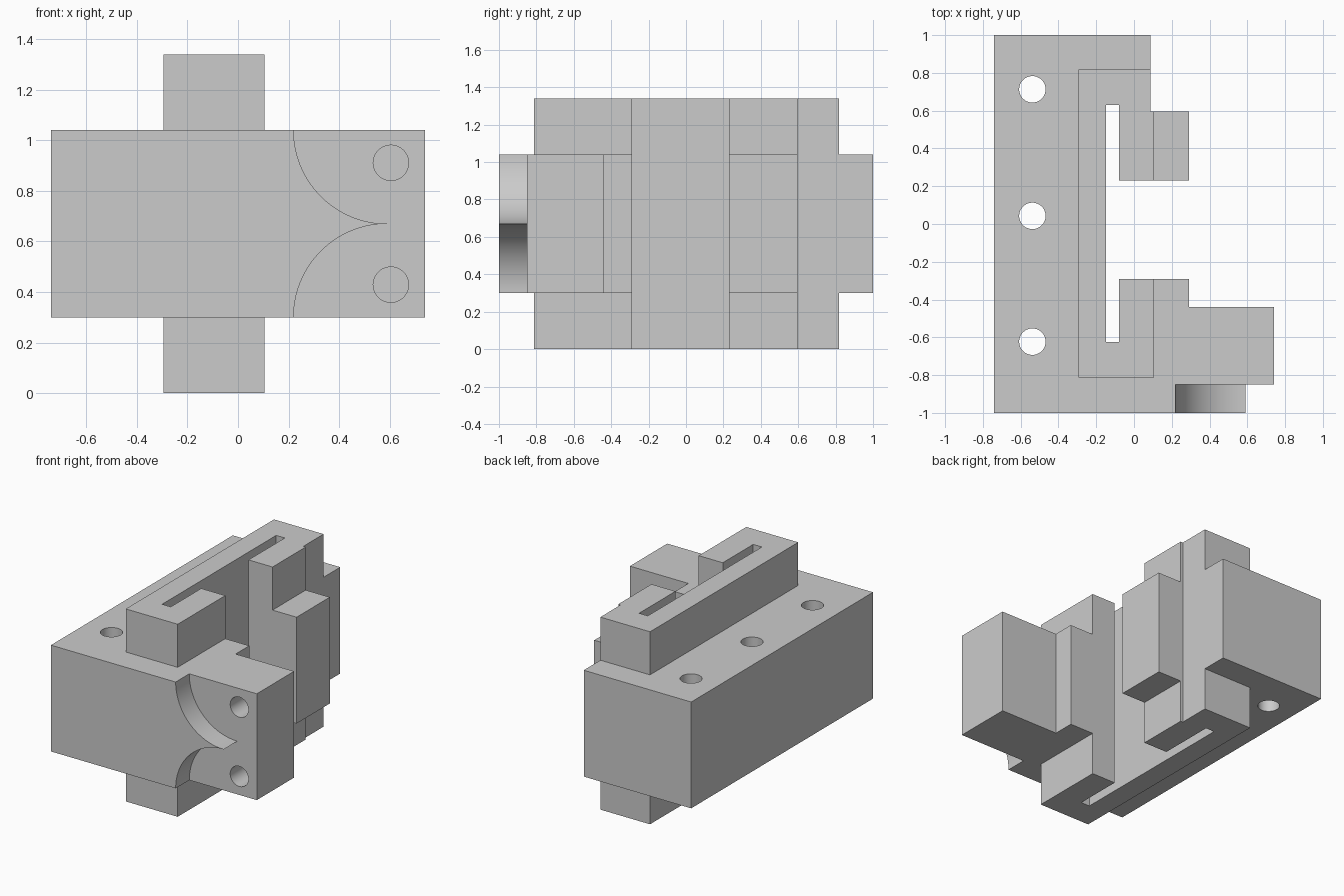
import bpy
import math

cube = bpy.data.objects.get("Cube")
if cube:
    bpy.data.objects.remove(cube, do_unlink=True)

grey = bpy.data.materials.new("plain grey")
grey.use_nodes = True
COLOUR = (0.6, 0.6, 0.6, 1)
grey.diffuse_color = COLOUR
grey.node_tree.nodes["Principled BSDF"].inputs["Base Color"].default_value = COLOUR

BOTTOM, TOP, HEIGHT = 0.30, 1.04, 1.34


def prism(name, outline, start, end, axis="z"):
    """Extrude a closed outline along z (x, y points) or y (x, z points)."""
    def place(p, t):
        return (p[0], p[1], t) if axis == "z" else (p[0], t, p[1])
    n = len(outline)
    verts = [place(p, t) for t in (start, end) for p in outline]
    faces = [tuple(reversed(range(n))), tuple(range(n, 2 * n))]
    faces += [(i, (i + 1) % n, n + (i + 1) % n, n + i) for i in range(n)]
    if axis == "y":
        faces = [tuple(reversed(f)) for f in faces]
    mesh = bpy.data.meshes.new(name)
    mesh.from_pydata(verts, [], faces)
    mesh.materials.append(grey)
    obj = bpy.data.objects.new(name, mesh)
    bpy.context.collection.objects.link(obj)
    return obj


def arc(cx, cy, r, a0, a1, steps):
    angles = [math.radians(a0 + (a1 - a0) * i / steps) for i in range(steps + 1)]
    return [(cx + r * math.cos(a), cy + r * math.sin(a)) for a in angles]


def combine(target, other, operation):
    """Apply a boolean and discard the second object."""
    mod = target.modifiers.new(operation, "BOOLEAN")
    mod.object, mod.operation, mod.solver = other, operation, "EXACT"
    bpy.context.view_layer.objects.active = target
    bpy.ops.object.modifier_apply(modifier=mod.name)
    bpy.data.objects.remove(other, do_unlink=True)


# Channel with narrow end slots, shared by the body and the tall rail
channel = [(-0.08, -0.29), (-0.08, -0.625), (-0.147, -0.625),
           (-0.147, 0.63), (-0.08, 0.63), (-0.08, 0.23)]

# Main body
body = prism("clamp_body", [
    (-0.74, -1), (0.74, -1), (0.74, -0.44), (0.29, -0.44), (0.29, -0.29),
    *channel, (0.29, 0.23), (0.29, 0.595), (0.087, 0.595), (0.087, 1), (-0.74, 1),
], BOTTOM, TOP)

# Tall rail standing out above and below the body
rail = prism("tall_rail", [
    (-0.295, -0.813), (0.105, -0.813), (0.105, -0.29),
    *channel, (0.105, 0.23), (0.105, 0.595), (0.087, 0.595), (0.087, 0.817), (-0.295, 0.817),
], 0, HEIGHT)
combine(body, rail, "UNION")

# Front recess bounded by two quarter circles meeting in a point
mid, radius = HEIGHT / 2, 0.37
upper = arc(0.59, TOP, radius, 180, 270, 32)
lower = arc(0.59, BOTTOM, radius, 90, 180, 32)
left = 0.59 - radius
recess = prism("recess_cutter", [
    *lower, (left, 0.2), (0.9, 0.2), (0.9, 1.14), (left, 1.14), *upper[:-1],
], -1.1, -0.85, "y")
combine(body, recess, "DIFFERENCE")

# Three vertical through holes
for y in (-0.623, 0.043, 0.713):
    hole = prism("mount_hole_cutter", arc(-0.538, y, 0.07, 0, 360, 48)[:-1], 0.1, 1.2)
    combine(body, hole, "DIFFERENCE")

# Two blind holes in the front lug
for z in (mid - 0.241, mid + 0.241):
    hole = prism("lug_hole_cutter", arc(0.605, z, 0.07, 0, 360, 48)[:-1], -0.95, -0.6, "y")
    combine(body, hole, "DIFFERENCE")

# Smooth the round walls, keep the edges crisp
bpy.ops.object.select_all(action="DESELECT")
body.select_set(True)
bpy.context.view_layer.objects.active = body
bpy.ops.object.shade_smooth_by_angle(angle=math.radians(30))
